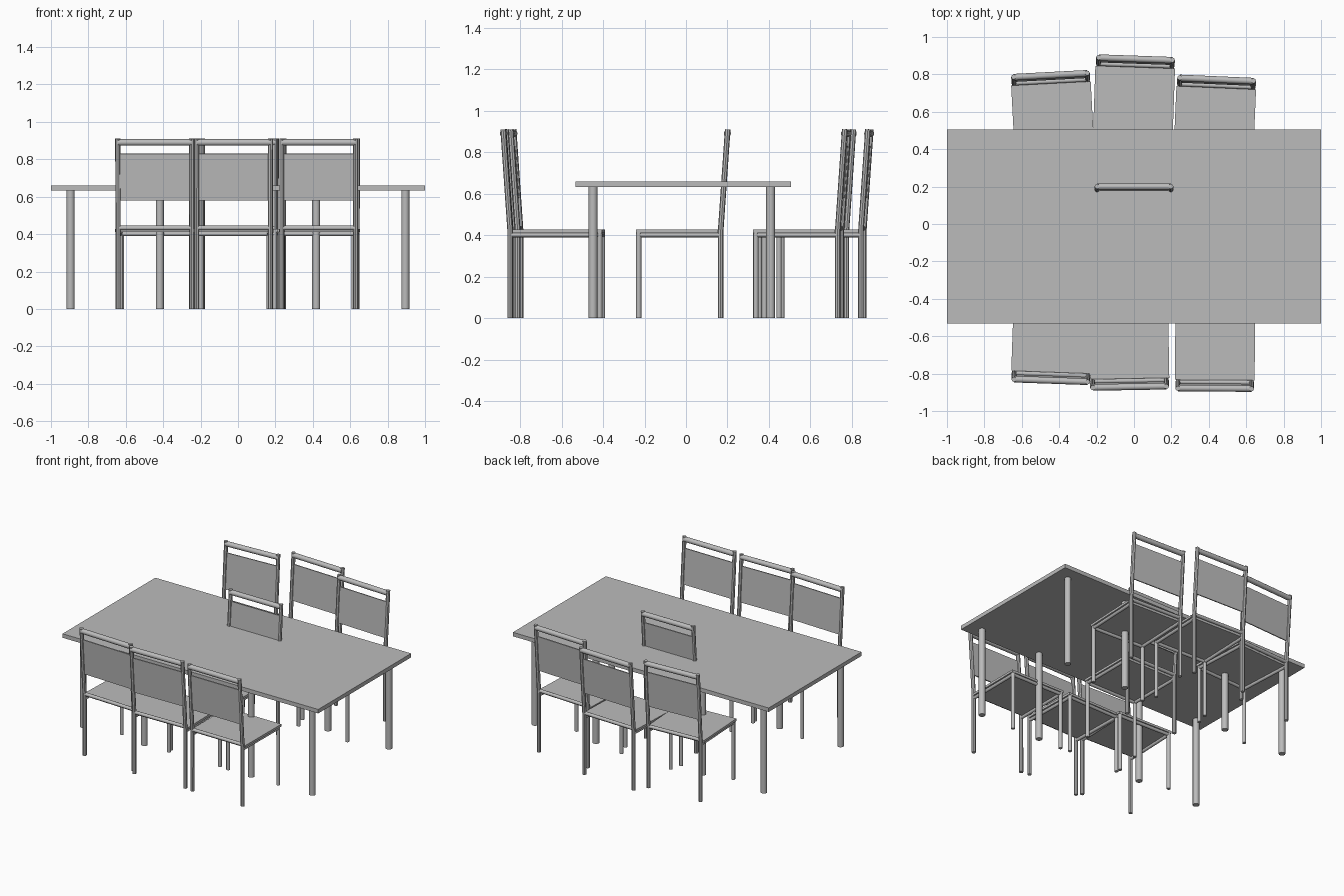
import bpy
import math
from mathutils import Vector, Matrix

cube = bpy.data.objects.get("Cube")
if cube:
    bpy.data.objects.remove(cube, do_unlink=True)

GREY = (0.5, 0.5, 0.5, 1)
grey = bpy.data.materials.new("plain grey")
grey.use_nodes = True
grey.diffuse_color = GREY
grey.node_tree.nodes["Principled BSDF"].inputs["Base Color"].default_value = GREY


def finish(obj, name, frame):
    obj.name = name
    obj.data.materials.append(grey)
    obj.matrix_world = frame @ obj.matrix_world
    return obj


def box(name, low, high, frame=Matrix()):
    low, high = Vector(low), Vector(high)
    bpy.ops.mesh.primitive_cube_add(size=1)
    obj = bpy.context.object
    obj.matrix_world = Matrix.Translation((low + high) / 2) @ Matrix.Diagonal((high - low).to_4d())
    return finish(obj, name, frame)


def rod(name, start, end, radius, frame=Matrix(), sides=12):
    start, end = Vector(start), Vector(end)
    axis = end - start
    bpy.ops.mesh.primitive_cylinder_add(vertices=sides, radius=radius, depth=axis.length)
    obj = bpy.context.object
    bpy.ops.object.shade_smooth_by_angle(angle=math.radians(40))
    turn = axis.to_track_quat("Z", "Y").to_matrix().to_4x4()
    obj.matrix_world = Matrix.Translation((start + end) / 2) @ turn
    return finish(obj, name, frame)


def bent_post(name, points, radius, frame):
    curve = bpy.data.curves.new(name, "CURVE")
    curve.dimensions = "3D"
    curve.bevel_depth = radius
    curve.bevel_resolution = 2
    curve.use_fill_caps = True
    spline = curve.splines.new("POLY")
    spline.points.add(len(points) - 1)
    for target, point in zip(spline.points, points):
        target.co = (*point, 1)
    obj = bpy.data.objects.new(name, curve)
    bpy.context.collection.objects.link(obj)
    bpy.ops.object.select_all(action="DESELECT")
    obj.select_set(True)
    bpy.context.view_layer.objects.active = obj
    bpy.ops.object.convert(target="MESH")
    obj = bpy.context.object
    obj.data.materials.clear()
    bpy.ops.object.shade_smooth_by_angle(angle=math.radians(40))
    return finish(obj, name, frame)


# Chair dimensions, with the backrest towards +y
POST_X, FRONT_Y, BACK_Y, TOP_Y = 0.197, -0.228, 0.167, 0.201
BEND_Z, TOP_Z = 0.42, 0.91


def back_y(z):
    return BACK_Y + (TOP_Y - BACK_Y) * (z - BEND_Z) / (TOP_Z - BEND_Z)


def chair(label, x, y, degrees):
    frame = Matrix.Translation((x, y, 0)) @ Matrix.Rotation(math.radians(degrees), 4, "Z")
    box(label + "_seat", (-0.213, -0.24, 0.411), (0.213, 0.155, 0.427), frame)
    # Legs, back posts and side rails
    for side, sx in (("right", -POST_X), ("left", POST_X)):
        rod(f"{label}_{side}_front_leg", (sx, FRONT_Y, 0), (sx, FRONT_Y, 0.412), 0.0125, frame)
        bent_post(f"{label}_{side}_back_post",
                  [(sx, BACK_Y, 0), (sx, BACK_Y, BEND_Z), (sx, TOP_Y, TOP_Z)], 0.0135, frame)
        rod(f"{label}_{side}_rail", (sx, FRONT_Y, 0.401), (sx, BACK_Y, 0.401), 0.011, frame)
    # Cross rails under the seat, behind it and at the top of the back
    for part, ry, rz, radius in (("front_rail", FRONT_Y, 0.401, 0.011),
                                 ("back_rail", BACK_Y, 0.433, 0.012),
                                 ("top_rail", back_y(0.89), 0.89, 0.0175)):
        rod(f"{label}_{part}", (-POST_X, ry, rz), (POST_X, ry, rz), radius, frame)
    # Leaning back panel
    lean = math.atan2(TOP_Y - BACK_Y, TOP_Z - BEND_Z)
    tilt = Matrix.Translation((0, back_y(0.705), 0.705)) @ Matrix.Rotation(-lean, 4, "X")
    box(label + "_back_panel", (-POST_X, -0.004, -0.125), (POST_X, 0.004, 0.125), frame @ tilt)


# Table
box("table_top", (-1, -0.532, 0.632), (1, 0.505, 0.66))
for i, lx in enumerate((-0.895, -0.418, 0.418, 0.895)):
    for row, ly in (("front", -0.448), ("back", 0.408)):
        rod(f"table_{row}_leg_{i + 1}", (lx, ly, 0), (lx, ly, 0.634), 0.0215, sides=16)

# Chairs around the table, and one pushed under the middle
chair("middle_chair", 0, 0, 0)
chair("back_right_chair", -0.436, 0.596, 3)
chair("back_centre_chair", 0.001, 0.683, -2)
chair("back_left_chair", 0.433, 0.573, -2.5)
chair("front_right_chair", -0.438, -0.637, 178)
chair("front_centre_chair", -0.027, -0.671, 181)
chair("front_left_chair", 0.433, -0.679, 179.6)
